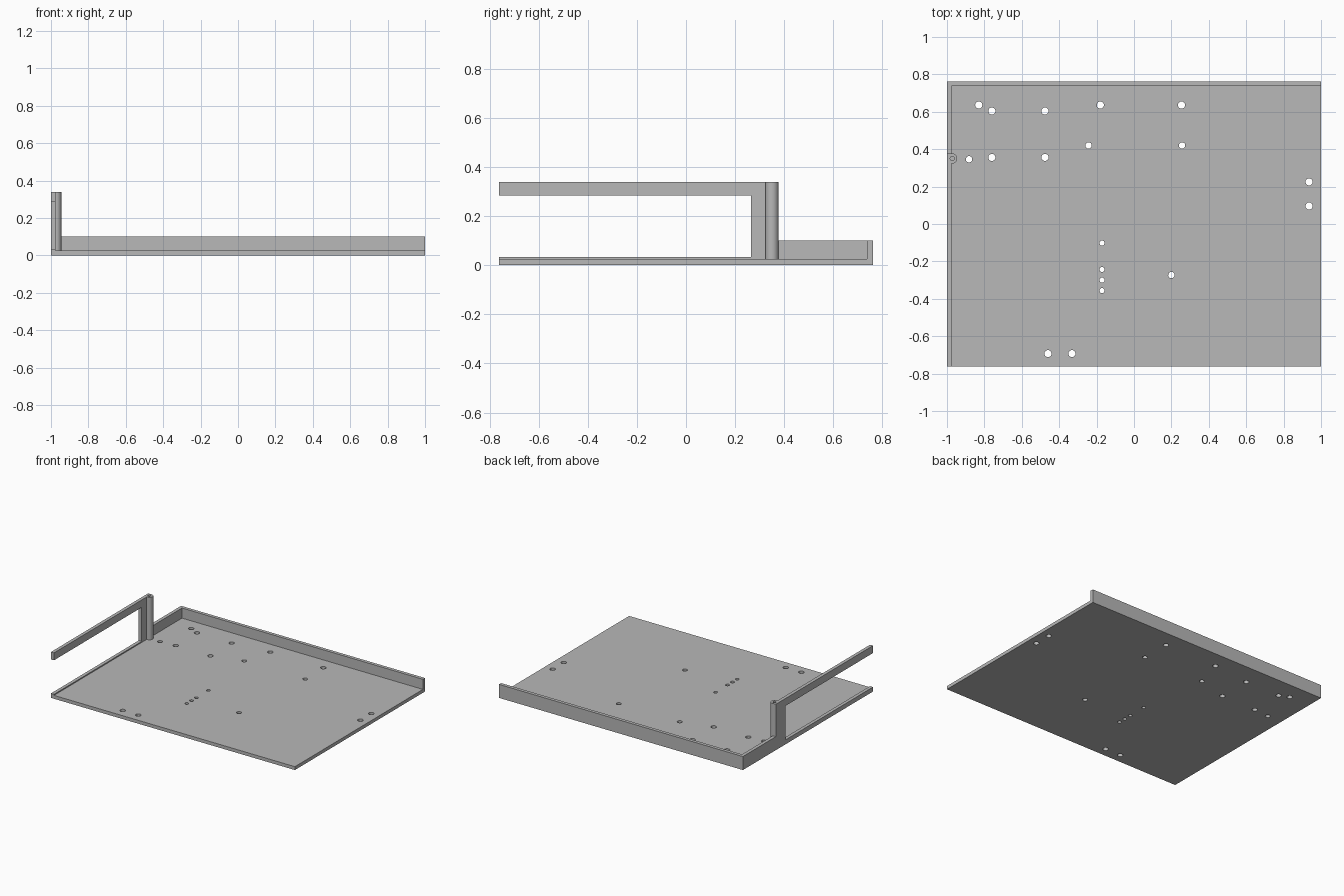
import bpy
import bmesh
from mathutils import Matrix, Vector

cube = bpy.data.objects.get("Cube")
if cube:
    bpy.data.objects.remove(cube, do_unlink=True)

grey = bpy.data.materials.new("plain grey")
grey.use_nodes = True
grey.diffuse_color = (0.48, 0.48, 0.48, 1)
grey.node_tree.nodes["Principled BSDF"].inputs["Base Color"].default_value = grey.diffuse_color

HALF_Y = 0.762     # half depth of the tray
T = 0.025          # sheet thickness
TOP = 0.34         # height of the arm
POST = (-0.972, 0.35)
POST_R = 0.027


def finish(name, bm):
    bmesh.ops.recalc_face_normals(bm, faces=bm.faces)
    mesh = bpy.data.meshes.new(name)
    bm.to_mesh(mesh)
    bm.free()
    mesh.materials.append(grey)
    obj = bpy.data.objects.new(name, mesh)
    bpy.context.collection.objects.link(obj)
    return obj


def prism(name, points, offset):
    """Extrude a flat outline along an offset vector."""
    bm = bmesh.new()
    face = bm.faces.new([bm.verts.new(p) for p in points])
    new = bmesh.ops.extrude_face_region(bm, geom=[face])["geom"]
    bmesh.ops.translate(bm, vec=Vector(offset),
                        verts=[v for v in new if isinstance(v, bmesh.types.BMVert)])
    return finish(name, bm)


def box(name, x0, x1, y0, y1, z0, z1):
    return prism(name, [(x0, y0, z0), (x1, y0, z0), (x1, y1, z0), (x0, y1, z0)],
                 (0, 0, z1 - z0))


def rods(name, places, z0, z1, sides=32):
    """One mesh of upright cylinders, from (x, y, radius) places."""
    bm = bmesh.new()
    for x, y, r in places:
        bmesh.ops.create_cone(bm, cap_ends=True, segments=sides, radius1=r, radius2=r,
                              depth=z1 - z0,
                              matrix=Matrix.Translation((x, y, (z0 + z1) / 2)))
    return finish(name, bm)


def cut(obj, cutter):
    mod = obj.modifiers.new("holes", "BOOLEAN")
    mod.operation = "DIFFERENCE"
    mod.solver = "EXACT"
    mod.object = cutter
    bpy.context.view_layer.update()
    deps = bpy.context.evaluated_depsgraph_get()
    mesh = bpy.data.meshes.new_from_object(obj.evaluated_get(deps))
    obj.modifiers.clear()
    obj.data = mesh


# Base plate with its drilled holes, grouped by size
base_plate = box("base_plate", -1 + T, 1, -HALF_Y, HALF_Y - T, 0, T)
holes = {
    0.019: [(-0.83, 0.636), (-0.18, 0.636), (0.254, 0.636),
            (-0.76, 0.604), (-0.476, 0.604), (-0.76, 0.356), (-0.476, 0.356),
            (0.936, 0.225), (0.936, 0.096), (-0.46, -0.693), (-0.332, -0.693)],
    0.017: [(-0.243, 0.42), (0.257, 0.42), (-0.882, 0.346), (0.2, -0.273)],
    0.0135: [(-0.171, y) for y in (-0.102, -0.243, -0.3, -0.356)],
}
drills = rods("hole_cutter", [(x, y, r) for r, spots in holes.items() for x, y in spots],
              -0.05, 0.1)
cut(base_plate, drills)

# Back wall
back_wall = box("back_wall", -1 + T, 1, HALF_Y - T, HALF_Y, 0, 0.1)

# Side wall: low front lip, upright, long arm and rear wall in one outline
outline = [(-HALF_Y, 0), (HALF_Y, 0), (HALF_Y, 0.1), (0.376, 0.1), (0.376, TOP),
           (-HALF_Y, TOP), (-HALF_Y, 0.285), (0.265, 0.285), (0.265, 0.033),
           (-HALF_Y, 0.033)]
side_wall = prism("side_wall_with_arm", [(-1, y, z) for y, z in outline], (T, 0, 0))

# Round post against the upright, with a blind bore from the top
post = rods("round_post", [(*POST, POST_R)], T, TOP, 48)
bore = rods("bore_cutter", [(*POST, 0.011)], 0.14, TOP + 0.05, 24)
for part in (side_wall, post):
    cut(part, bore)

for cutter in (drills, bore):
    bpy.data.objects.remove(cutter, do_unlink=True)

# Smooth the round walls, keep the edges sharp
bpy.ops.object.select_all(action="DESELECT")
for part in (base_plate, post, side_wall):
    part.select_set(True)
    bpy.context.view_layer.objects.active = part
bpy.ops.object.shade_smooth_by_angle()
